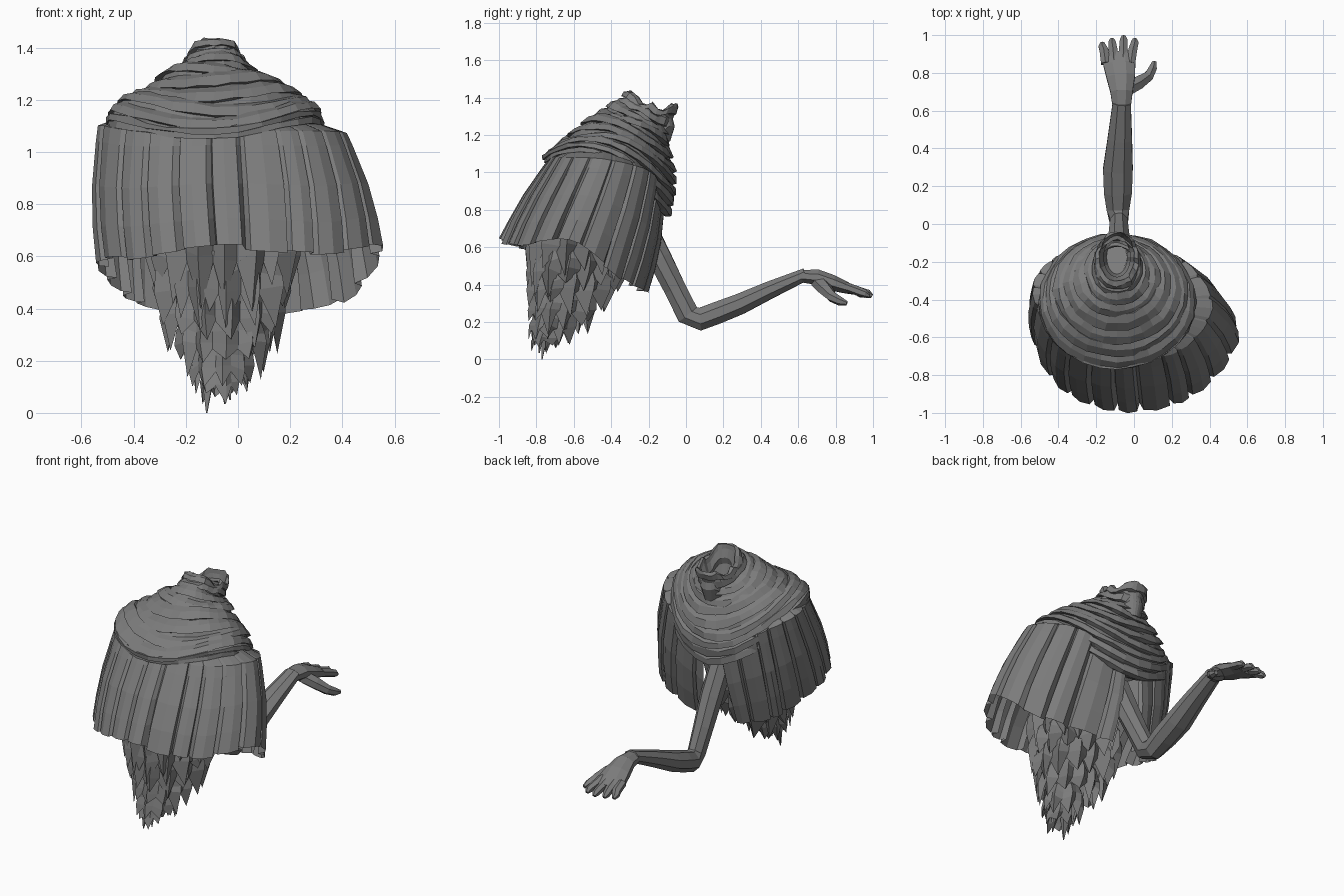
import bpy, math, random
from mathutils import Vector as V

if "Cube" in bpy.data.objects:
    bpy.data.objects.remove(bpy.data.objects["Cube"])

random.seed(4)
cloth = bpy.data.materials.new("dark_grey")
cloth.diffuse_color = (.2, .2, .2, 1)
cloth.use_nodes = True
cloth.node_tree.nodes["Principled BSDF"].inputs["Base Color"].default_value = cloth.diffuse_color


def make(name, verts, faces):
    me = bpy.data.meshes.new(name)
    me.from_pydata([tuple(v) for v in verts], [], faces)
    me.update()
    me.materials.append(cloth)
    ob = bpy.data.objects.new(name, me)
    bpy.context.collection.objects.link(ob)
    return ob


def loft(name, rows, closed=True, caps=False):
    n = len(rows[0])
    faces = []
    for r in range(len(rows) - 1):
        for i in range(n if closed else n - 1):
            j = (i + 1) % n
            faces.append((r * n + i, (r + 1) * n + i, (r + 1) * n + j, r * n + j))
    if caps:
        faces.append(tuple(range(n)))
        faces.append(tuple((len(rows) - 1) * n + i for i in reversed(range(n))))
    return make(name, [p for row in rows for p in row], faces)


def tube(name, pts, radii, sides=8):
    pts = [V(p) for p in pts]
    rows = []
    for i, p in enumerate(pts):
        t = (pts[min(i + 1, len(pts) - 1)] - pts[max(i - 1, 0)]).normalized()
        w = t.cross(V((0, 0, 1))).normalized()
        h = w.cross(t)
        rows.append([p + w * radii[i][0] * math.cos(math.tau * (k + .5) / sides)
                     + h * radii[i][1] * math.sin(math.tau * (k + .5) / sides) for k in range(sides)])
    return loft(name, rows, caps=True)


def spline(pts, u):
    # point at u (0..1) on an open smooth curve through pts
    n = len(pts) - 1
    i = min(int(u * n), n - 1)
    t = u * n - i
    a, b, c, d = (V(pts[max(0, min(n, i + k))]) for k in (-1, 0, 1, 2))
    return .5 * (2 * b + (c - a) * t + (2 * a - 5 * b + 4 * c - d) * t * t + (3 * b - a - 3 * c + d) * t ** 3)


# pleated cape, open at the back around the arm
shoulder = [(-.04, -.12, .85), (.25, -.19, 1.0), (.41, -.43, 1.07), (.25, -.66, 1.08), (-.07, -.72, 1.08),
            (-.38, -.65, 1.08), (-.53, -.36, 1.1), (-.41, -.18, 1.02), (-.14, -.12, .85)]
hem = [(-.01, -.22, .35), (.37, -.34, .42), (.535, -.6, .63), (.31, -.89, .615), (-.05, -.975, .635),
       (-.37, -.86, .595), (-.52, -.58, .57), (-.41, -.33, .44), (-.19, -.22, .37)]
pattern = [(0, .018), (.4, .026), (.8, .012), (.9, -.026)]
pleats = 21
edges = [(k + random.uniform(-.25, .25) * (0 < k < pleats)) / pleats for k in range(pleats + 1)]
cols = []
for u0, u1 in zip(edges, edges[1:]):
    lift = random.uniform(-.012, .012)
    for f, off in pattern:
        u = u0 + (u1 - u0) * f
        s, h = spline(shoulder, u), spline(hem, u)
        col = [V((-.08, -.4, s.z + .07)).lerp(s + V((0, 0, .07)), .6)]
        for v in (0, .12, .45, .75, 1):
            p = s.lerp(h, v)
            out = V((p.x, p.y + .55, 0)).normalized()
            p += out * (off * (.35 + .65 * v) + .02 * math.sin(math.pi * v))
            p.z += lift if v == 1 else 0
            col.append(p)
        cols.append(col)
loft("cape", [list(r) for r in zip(*cols)], closed=False)

# wrapped scarf: front y/z, back y/z, half width, side z, from neck to shoulders
keys = [(-.31, 1.44, -.04, 1.365, .10, 1.395), (-.37, 1.38, -.11, 1.24, .122, 1.315),
        (-.49, 1.305, -.10, 1.14, .225, 1.26), (-.64, 1.195, -.065, 1.0, .335, 1.195),
        (-.76, 1.09, -.065, .88, .405, 1.14), (-.74, 1.05, -.10, .76, .40, 1.075)]


def scarf_ring(t, grow, dz=0, tilt=0, phase=0, n=28):
    f = t * (len(keys) - 1)
    i = min(int(f), len(keys) - 2)
    fy, fz, by, bz, hw, sz = (a + (b - a) * (f - i) for a, b in zip(keys[i], keys[i + 1]))
    row = []
    for k in range(n):
        a = math.tau * k / n
        c = math.cos(a)
        half = (by - fy) / 2 + grow
        z = sz + (fz - bz) / 2 * c + ((fz + bz) / 2 - sz) * c * c
        z -= .05 * max(0, 1 - 4 * t) * max(0, math.cos(2 * (a - 1.9)), math.cos(2 * (a + 1.9))) ** 4
        wave = tilt * math.sin(2 * a + phase)
        row.append(V((-.09 + (hw + grow) * math.sin(a), (fy + by) / 2 - half * c, z + dz + wave)))
    return row


rows = [scarf_ring(0, -.045, -.2), scarf_ring(0, -.02, -.12), scarf_ring(0, -.03, -.08), scarf_ring(0, -.012, -.03)]
rolls = 10
for k in range(rolls):
    tilt, ph = random.uniform(.005, .015) * (k > 0), random.uniform(0, 6)
    for f, g, dz in ((0, -.006, 0), (.35, .010, .005), (.8, .016, -.006), (.93, -.012, -.004)):
        row = scarf_ring((k + f) / rolls, g, dz, tilt, ph)
        rows.append([p + V([random.uniform(-.005, .005) for _ in range(3)]) for p in row])
rows.append(scarf_ring(1, -.08, .04))
loft("scarf", rows)

# plug deep inside the neck opening
make("neck_plug", rows[0], [tuple(range(len(rows[0])))])

# tattered lower body in overlapping layers: centre x, y, top z, radius, lower radius, drop, spikes
layers = [(-.06, -.56, .80, .25, .28, .38, 15), (-.06, -.58, .62, .23, .26, .28, 14),
          (-.06, -.605, .50, .20, .225, .25, 13), (-.06, -.65, .38, .15, .175, .23, 11),
          (-.065, -.70, .27, .10, .12, .19, 9), (-.07, -.735, .19, .055, .075, .15, 6)]
for k, (cx, cy, z, r0, r1, drop, n) in enumerate(layers):
    rows = [[], [], [], []]
    ph = random.random()
    for i in range(2 * n):
        a = math.tau * (i + ph + random.uniform(-.3, .3)) / (2 * n)
        d = V((math.sin(a), -math.cos(a), 0)) * random.uniform(.96, 1.03)
        tip = i % 2 == 0
        c = V((cx, cy, z))
        low = drop * (random.uniform(.75, 1.1) if tip else random.uniform(.4, .6))
        rows[0].append(c + d * r0)
        rows[1].append(c + d * (r0 + r1) / 2 * (1.1 if tip else .92) - V((0, 0, drop * random.uniform(.22, .35))))
        rows[2].append(c + d * r1 * (1.06 if tip else .86) - V((0, .01, drop * random.uniform(.45, .58))))
        rows[3].append(c + d * r1 * (.92 if tip else .84) - V((0, .03, max(low, drop * .59))))
    loft("rag_layer_%d" % (k + 1), rows)

# hanging strips at the very bottom
for i, (x, y, z) in enumerate([(-.12, -.77, 0), (-.05, -.785, .035), (-.03, -.75, .05), (.03, -.74, .11),
                               (-.17, -.75, .12), (-.09, -.70, .09)]):
    mid = V((x * .8 - .02, y + .015, z + .12))
    tube("rag_strip_%d" % (i + 1), [mid + V((0, .03, .13)), mid, (x, y, z)],
         [(.03, .02), (.028, .02), (.003, .003)], 4)

# arm from the cape opening to the wrist
tube("arm", [(-.09, -.25, .76), (-.08, -.14, .54), (-.08, -.06, .38), (-.08, .01, .24), (-.085, .075, .215),
             (-.085, .17, .25), (-.085, .29, .297), (-.075, .45, .372), (-.065, .64, .455)],
     [(.07, .07), (.068, .068), (.058, .064), (.05, .066), (.065, .066), (.08, .064), (.085, .06), (.07, .05),
      (.052, .036)])

# hand
tube("palm", [(-.065, .62, .445), (-.066, .70, .44), (-.07, .78, .41), (-.078, .85, .385), (-.083, .91, .365)],
     [(.052, .036), (.064, .045), (.082, .045), (.092, .034), (.09, .022)])
for i, (x0, x1, y1) in enumerate([(-.15, -.168, .96), (-.105, -.116, .98), (-.058, -.055, .995), (-.018, .004, .98)]):
    tube("finger_%d" % (i + 1), [(x0, .85, .39), ((x0 + x1) / 2, .92, .365), (x1, y1 - .02, .35), (x1, y1, .338)],
         [(.028, .025), (.027, .025), (.023, .022), (.012, .01)], 6)
tube("thumb", [(-.05, .71, .415), (.02, .745, .375), (.075, .78, .335), (.1, .825, .31), (.108, .86, .3)],
     [(.045, .04), (.04, .038), (.03, .03), (.024, .024), (.012, .012)], 6)
